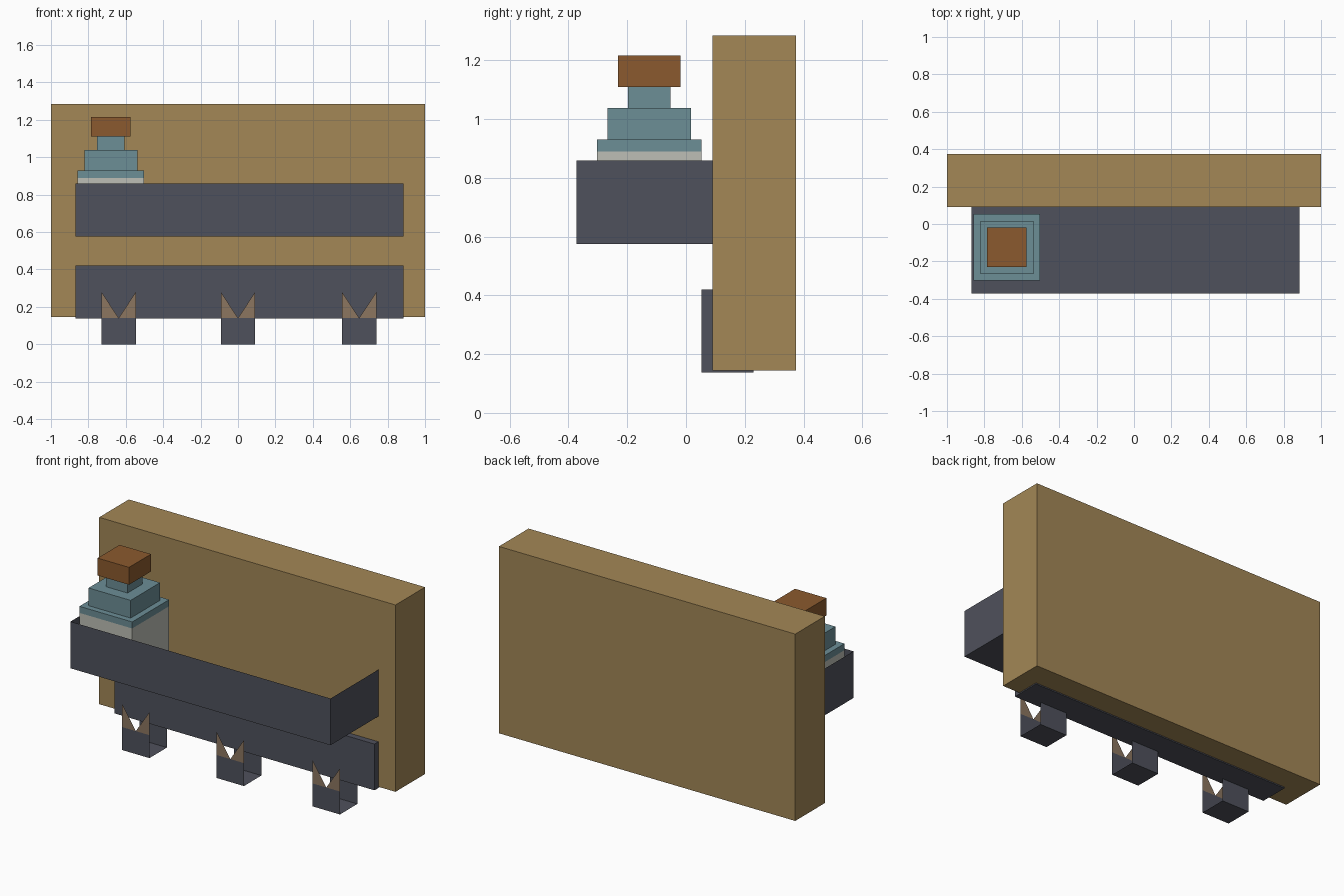
import bpy, bmesh

if "Cube" in bpy.data.objects:
    bpy.data.objects.remove(bpy.data.objects["Cube"])


def srgb(r, g, b):
    f = lambda c: c / 12.92 if c <= 0.04045 else ((c + 0.055) / 1.055) ** 2.4
    return (f(r / 255), f(g / 255), f(b / 255), 1)


def material(name, *rgb):
    m = bpy.data.materials.new(name)
    m.diffuse_color = srgb(*rgb)
    m.use_nodes = True
    m.node_tree.nodes["Principled BSDF"].inputs["Base Color"].default_value = m.diffuse_color
    return m


TAN = material("tan_board", 163, 135, 86)
SLATE = material("slate", 79, 81, 92)
TEAL = material("teal_glass", 108, 142, 150)
CREAM = material("pale_label", 189, 191, 182)
RUST = material("rust_cap", 139, 90, 46)
TAUPE = material("taupe_tip", 140, 118, 96)


def finish(bm, name, *mats):
    mesh = bpy.data.meshes.new(name)
    bm.to_mesh(mesh)
    bm.free()
    for m in mats:
        mesh.materials.append(m)
    ob = bpy.data.objects.new(name, mesh)
    bpy.context.collection.objects.link(ob)
    return ob


def box(name, mat, x, y, z, open_sides=()):
    """Box from ranges; open_sides lists outward directions left without a face."""
    bm = bmesh.new()
    bmesh.ops.create_cube(bm, size=1)
    for v in bm.verts:
        v.co = [r[0] if c < 0 else r[1] for c, r in zip(v.co, (x, y, z))]
    bm.normal_update()
    gone = [f for f in bm.faces
            if any(f.normal.dot(d) > 0.9 for d in open_sides)]
    bmesh.ops.delete(bm, geom=gone, context='FACES')
    return finish(bm, name, mat)


# Back board, shelf tray open at the top and back, and hook rail
box("back_board", TAN, (-1, 1), (0.09, 0.375), (0.145, 1.285))
box("shelf_tray", SLATE, (-0.87, 0.885), (-0.372, 0.09), (0.575, 0.86),
    [(0, 0, 1), (0, 1, 0)])
box("hook_rail", SLATE, (-0.87, 0.885), (0.052, 0.23), (0.138, 0.42))

# Square bottle: stacked blocks around one axis
BX, BY = -0.68, -0.125
for name, mat, half, z0, z1 in (
        ("bottle_label", CREAM, 0.178, 0.58, 0.89),
        ("bottle_shoulder", TEAL, 0.178, 0.89, 0.93),
        ("bottle_upper", TEAL, 0.142, 0.93, 1.038),
        ("bottle_neck", TEAL, 0.073, 1.038, 1.11),
        ("bottle_cap", RUST, 0.106, 1.11, 1.216)):
    box(name, mat, (BX - half, BX + half), (BY - half, BY + half), (z0, z1))


# Hooks: sheet bent into a U, with two pointed tips on the front
def hook(cx, half=0.092, front=-0.074, back=0.094, bend=0.14, tip=0.28):
    bm = bmesh.new()
    profile = [(back, bend), (back, 0), (front, 0), (front, bend)]
    rows = [[bm.verts.new((cx + s * half, y, z)) for s in (-1, 1)]
            for y, z in profile]
    for a, b in zip(rows, rows[1:]):
        bm.faces.new((a[0], a[1], b[1], b[0]))
    mid = bm.verts.new((cx, front, bend))
    for s, corner in zip((-1, 1), rows[-1]):
        top = bm.verts.new((cx + s * half, front, tip))
        bm.faces.new((corner, mid, top) if s < 0 else (mid, corner, top))
    for f in bm.faces:
        f.material_index = int(f.calc_center_median().z > bend)
    bmesh.ops.recalc_face_normals(bm, faces=bm.faces)
    finish(bm, "hook", SLATE, TAUPE)


for cx in (-0.638, 0, 0.648):
    hook(cx)
